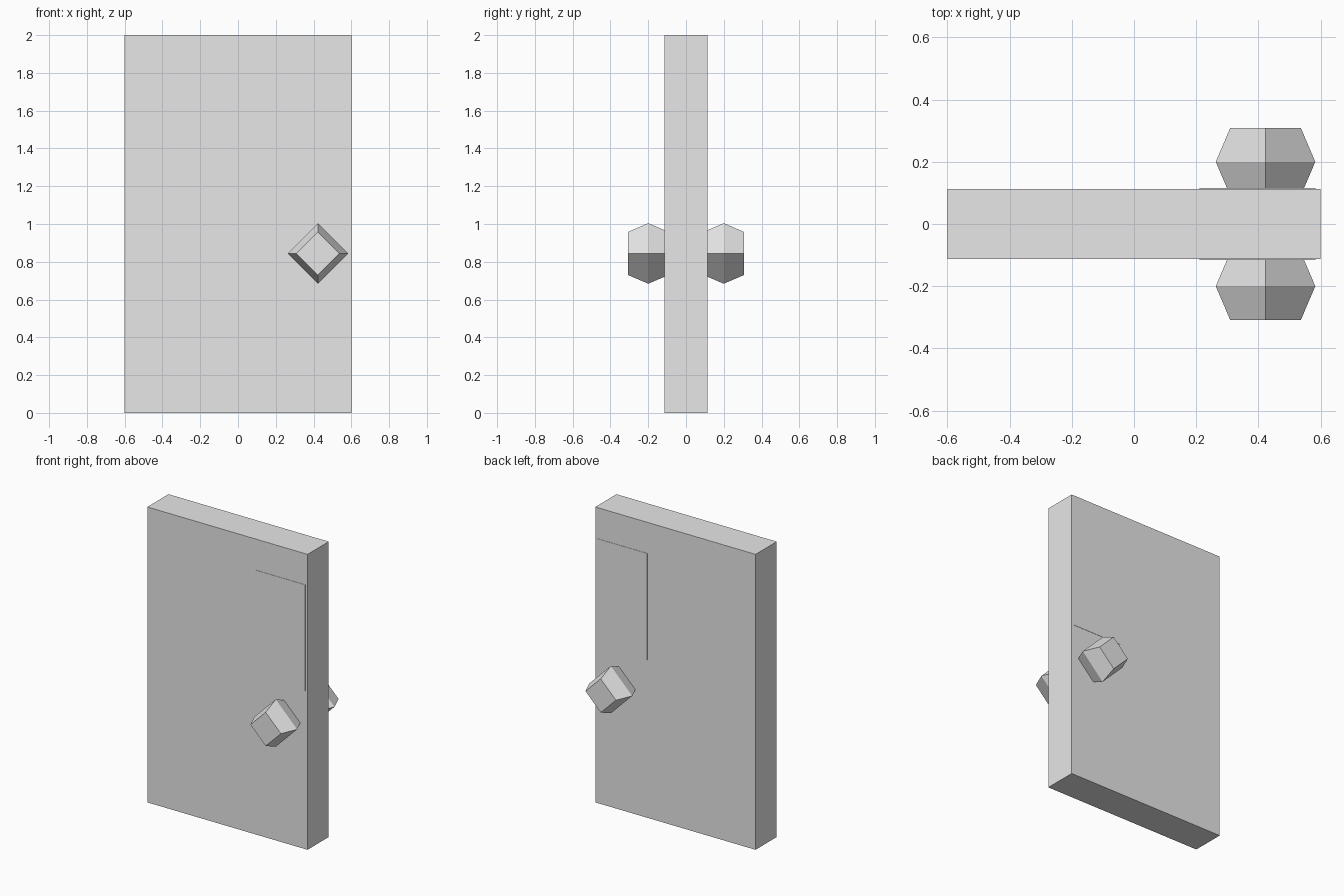
import bpy
import bmesh
from math import pi
from mathutils import Matrix, Vector

default = bpy.data.objects.get("Cube")
if default:
    bpy.data.objects.remove(default, do_unlink=True)

# One plain grey for the whole door
grey = bpy.data.materials.new("light grey")
grey.use_nodes = True
colour = (0.8, 0.8, 0.8, 1)
grey.diffuse_color = colour
grey.node_tree.nodes["Principled BSDF"].inputs["Base Color"].default_value = colour


def finish(name, bm):
    bmesh.ops.recalc_face_normals(bm, faces=bm.faces)
    mesh = bpy.data.meshes.new(name)
    bm.to_mesh(mesh)
    bm.free()
    mesh.materials.append(grey)
    obj = bpy.data.objects.new(name, mesh)
    bpy.context.collection.objects.link(obj)
    return obj


def box(name, low, high):
    low, high = Vector(low), Vector(high)
    bm = bmesh.new()
    matrix = Matrix.Translation((low + high) / 2) @ Matrix.Diagonal((*(high - low), 1))
    bmesh.ops.create_cube(bm, size=1, matrix=matrix)
    return finish(name, bm)


def knob(name, y):
    # Four-sided barrel: two tapered halves meeting at the widest ring
    bm = bmesh.new()
    for side in (-1, 1):
        turn = Matrix.Rotation(-side * pi / 2, 4, "X")
        place = Matrix.Translation((0.423, y + side * 0.054, 0.844))
        bmesh.ops.create_cone(bm, cap_ends=True, segments=4, radius1=0.16,
                              radius2=0.114, depth=0.108, matrix=place @ turn)
    # Weld the halves and drop the hidden inner caps
    inner = [f for f in bm.faces if all(abs(v.co.y - y) < 0.001 for v in f.verts)]
    bmesh.ops.delete(bm, geom=inner, context="FACES_ONLY")
    bmesh.ops.remove_doubles(bm, verts=bm.verts, dist=0.001)
    return finish(name, bm)


# Door slab
box("door_slab", (-0.6, -0.113, 0), (0.6, 0.113, 2))

# Window panel, barely proud of both faces
box("window_panel", (0.21, -0.115, 1.07), (0.583, 0.115, 1.79))

# Knobs on both sides
knob("front_knob", -0.2)
knob("back_knob", 0.2)
